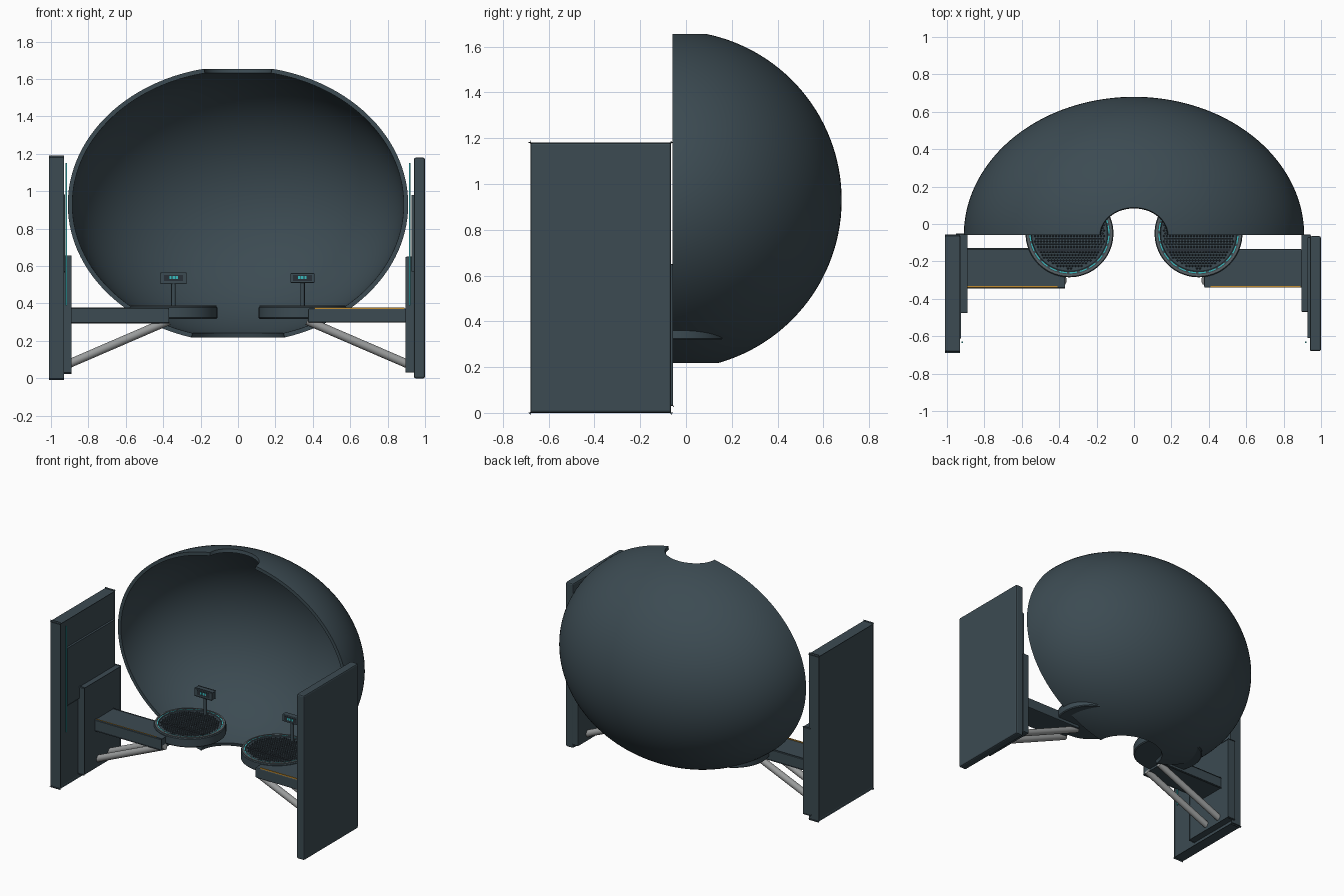
import bpy, bmesh, math
from mathutils import Vector

if "Cube" in bpy.data.objects:
    bpy.data.objects.remove(bpy.data.objects["Cube"])


def material(name, rgb):
    m = bpy.data.materials.new(name)
    m.diffuse_color = (*rgb, 1)
    m.use_nodes = True
    m.node_tree.nodes["Principled BSDF"].inputs["Base Color"].default_value = m.diffuse_color
    return m


SLATE = material("slate", (0.045, 0.07, 0.085))
DARK = material("dark_slate", (0.022, 0.03, 0.038))
GREY = material("steel_grey", (0.32, 0.33, 0.33))
RING = material("ring_grey", (0.10, 0.12, 0.13))
CYAN = material("cyan_light", (0.04, 0.50, 0.52))
AMBER = material("amber_light", (0.55, 0.27, 0.03))


def finish(bm, name, mat, smooth=False):
    bmesh.ops.recalc_face_normals(bm, faces=bm.faces)
    me = bpy.data.meshes.new(name)
    bm.to_mesh(me)
    bm.free()
    me.materials.append(mat)
    if smooth:
        me.shade_smooth()
        me.set_sharp_from_angle(angle=math.radians(35))
    ob = bpy.data.objects.new(name, me)
    bpy.context.collection.objects.link(ob)
    return ob


def box(name, mat, x, y, z, bevel=0.0, side=1):
    bm = bmesh.new()
    bmesh.ops.create_cube(bm, size=1)
    for v in bm.verts:
        v.co = Vector((side * (x[0] + (v.co.x + .5) * (x[1] - x[0])),
                       y[0] + (v.co.y + .5) * (y[1] - y[0]),
                       z[0] + (v.co.z + .5) * (z[1] - z[0])))
    if bevel:
        bmesh.ops.bevel(bm, geom=bm.edges[:], offset=bevel, segments=2,
                        profile=0.5, affect='EDGES')
    return finish(bm, name, mat)


def tube(name, mat, a, b, r, n=24):
    a, b = Vector(a), Vector(b)
    bm = bmesh.new()
    bmesh.ops.create_cone(bm, cap_ends=True, segments=n, radius1=r, radius2=r,
                          depth=(b - a).length)
    rot = (b - a).to_track_quat('Z', 'Y')
    for v in bm.verts:
        v.co = rot @ v.co + (a + b) / 2
    return finish(bm, name, mat, True)


def lathe(name, mat, profile, cx, cy, n=72):
    # closed (radius, z) profile turned around a vertical axis
    bm = bmesh.new()
    rings = [[bm.verts.new((cx + r * math.cos(2 * math.pi * i / n),
                            cy + r * math.sin(2 * math.pi * i / n), z))
              for r, z in profile] for i in range(n)]
    k = len(profile)
    for i in range(n):
        p, q = rings[i], rings[(i + 1) % n]
        for j in range(k):
            bm.faces.new((p[j], q[j], q[(j + 1) % k], p[(j + 1) % k]))
    return finish(bm, name, mat, True)


# half-ellipsoid canopy, open at front and at both poles
def canopy():
    bm = bmesh.new()
    nphi, nth, wall = 80, 56, 0.024
    t0, t1 = math.asin(0.20), math.pi - math.asin(0.274)
    rows = []
    for i in range(nphi + 1):
        phi = math.pi * i / nphi
        row = []
        for d, order in ((0, range(nth + 1)), (wall, range(nth, -1, -1))):
            for j in order:
                t = t0 + (t1 - t0) * j / nth
                row.append(bm.verts.new((
                    (0.91 - d) * math.sin(t) * math.cos(phi),
                    -0.06 + (0.74 - d) * math.sin(t) * math.sin(phi),
                    0.93 + (0.74 - d) * math.cos(t))))
        rows.append(row)
    k = len(rows[0])
    for p, q in zip(rows, rows[1:]):
        for j in range(k):
            bm.faces.new((p[j], q[j], q[(j + 1) % k], p[(j + 1) % k]))
    for row in (rows[0], rows[-1]):
        for j in range(nth):
            bm.faces.new((row[j], row[j + 1], row[k - 2 - j], row[k - 1 - j]))
    finish(bm, "canopy_shell", SLATE, True)


canopy()

CX, CY, TOP = 0.345, -0.05, 0.385
for s, tag in ((1, "right"), (-1, "left")):
    # side wall with its layered inner plates and light strip
    box(f"{tag}_side_panel", SLATE, (.94, 1.0), (-.68, -.065), (0, 1.18), .01, s)
    box(f"{tag}_mount_plate", SLATE, (.895, .945), (-.47, -.056), (.03, .65), .006, s)
    box(f"{tag}_screen_plate", SLATE, (.928, .945), (-.61, -.07), (.57, .98), .003, s)
    box(f"{tag}_wall_light", CYAN, (.915, .921), (-.635, -.627), (.39, 1.15), 0, s)

    # support arm, amber edge strip and two struts
    box(f"{tag}_arm", SLATE, (.375, .90), (-.34, -.135), (.298, .373), .006, s)
    box(f"{tag}_arm_light", AMBER, (.41, .89), (-.339, -.331), (.371, .379), 0, s)
    for i, y in enumerate((-.30, -.17)):
        tube(f"{tag}_strut_{i + 1}", GREY, (s * .91, y, .075), (s * .37, y, .308), .023)

    # round foot platform
    cx = s * CX
    lathe(f"{tag}_platform", SLATE,
          [(.0005, .318), (.229, .318), (.235, .324), (.235, .378), (.229, TOP),
           (.205, TOP), (.202, .380), (.0005, .380)], cx, CY)
    lathe(f"{tag}_platform_ring", RING,
          [(.219, .383), (.230, .383), (.230, .388), (.219, .388)], cx, CY)

    # dashed light ring
    bm = bmesh.new()
    for i in range(24):
        a = 2 * math.pi * i / 24
        for step in range(3):
            b0, b1 = a + step * .065, a + (step + 1) * .065
            bm.faces.new([bm.verts.new((cx + r * math.cos(b), CY + r * math.sin(b), TOP + .002))
                          for r, b in ((.208, b0), (.214, b0), (.214, b1), (.208, b1))])
    finish(bm, f"{tag}_ring_light", CYAN)

    # grip studs in a staggered pattern
    bm = bmesh.new()
    for i in range(-13, 14):
        for j in range(-13, 14):
            x, y = (i + .5 * (j % 2)) * .016, j * .0145
            if math.hypot(x, y) < .19:
                r = bmesh.ops.create_cone(bm, cap_ends=True, segments=6, radius1=.0055,
                                          radius2=.004, depth=.004)
                bmesh.ops.translate(bm, verts=r["verts"], vec=(cx + x, CY + y, .382))
    finish(bm, f"{tag}_grip_studs", DARK)
    box(f"{tag}_tread_bar", DARK, (CX - .17, CX + .17), (-.147, -.132), (.379, .386), 0, s)

    # small console on a post
    tube(f"{tag}_console_post", SLATE, (cx, .12, .375), (cx, .12, .52), .012, 16)
    box(f"{tag}_console_head", SLATE, (CX - .065, CX + .065), (.10, .14), (.51, .562), .005, s)
    box(f"{tag}_console_display", DARK, (CX - .05, CX + .05), (.098, .102), (.52, .553), 0, s)
    for i in range(3):
        x = CX - .024 + i * .017
        box(f"{tag}_readout_{i + 1}", CYAN, (x, x + .012), (.096, .099), (.53, .546), 0, s)
